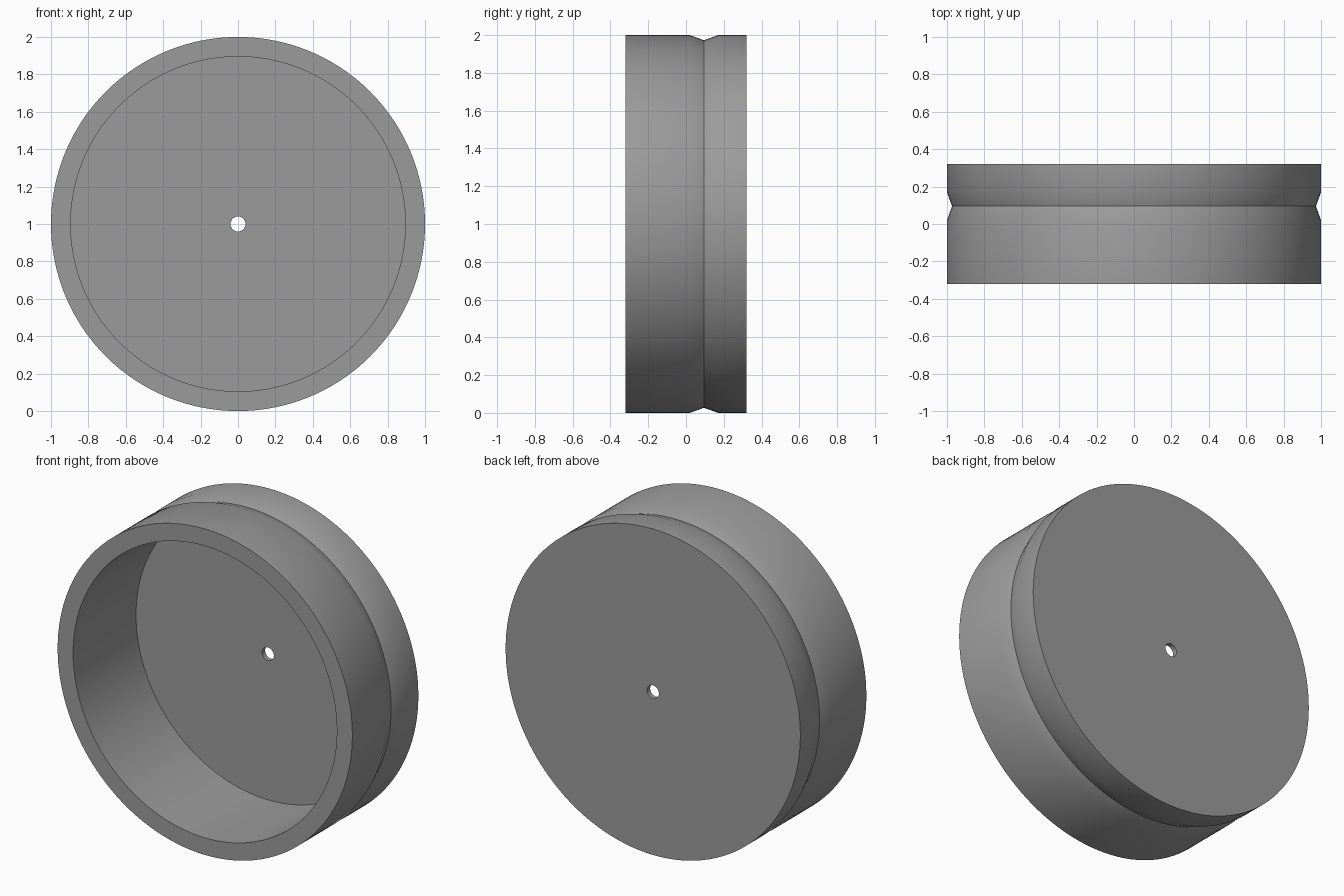
import bpy, bmesh, math
from mathutils import Matrix, Vector

if "Cube" in bpy.data.objects:
    bpy.data.objects.remove(bpy.data.objects["Cube"])

HALF = 0.32          # half of the axial width
SEGMENTS = 128

# Closed cross-section (radius, y): hub hole, cup floor, wall and V groove
profile = [
    (0.04, HALF), (0.04, HALF - 0.03),
    (0.895, HALF - 0.03), (0.895, -HALF),
    (1.0, -HALF), (1.0, 0.02), (0.973, 0.095), (1.0, 0.17), (1.0, HALF),
]

bm = bmesh.new()
verts = [bm.verts.new((r, y, 1.0)) for r, y in profile]
edges = [bm.edges.new((verts[i], verts[(i + 1) % len(verts)]))
         for i in range(len(verts))]

# Revolve about the y axis through the centre
bmesh.ops.spin(bm, geom=verts + edges, cent=(0, 0, 1), axis=(0, 1, 0),
               angle=math.tau, steps=SEGMENTS, use_merge=False)
bmesh.ops.remove_doubles(bm, verts=bm.verts, dist=1e-4)
bmesh.ops.recalc_face_normals(bm, faces=bm.faces)

mesh = bpy.data.meshes.new("grooved_cup_wheel")
bm.to_mesh(mesh)
bm.free()
wheel = bpy.data.objects.new("grooved_cup_wheel", mesh)
bpy.context.collection.objects.link(wheel)

# Plain grey finish
grey = bpy.data.materials.new("mid_grey")
grey.diffuse_color = (0.33, 0.33, 0.33, 1.0)
grey.use_nodes = True
grey.node_tree.nodes["Principled BSDF"].inputs["Base Color"].default_value = grey.diffuse_color
mesh.materials.append(grey)

# Smooth round surfaces, crisp rims and groove bottom
bpy.context.view_layer.objects.active = wheel
wheel.select_set(True)
bpy.ops.object.shade_smooth_by_angle(angle=math.radians(30))
